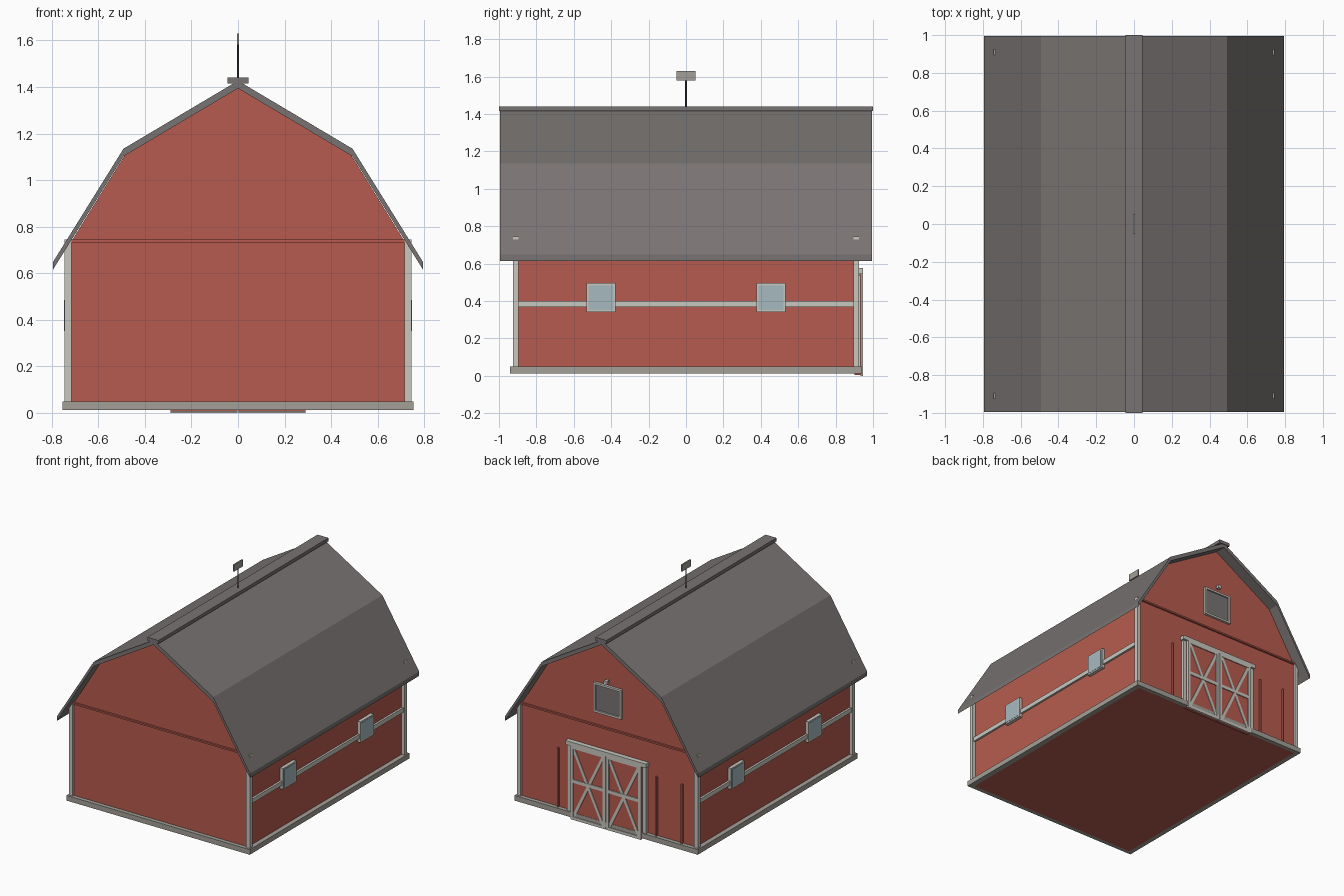
import bpy, bmesh, math
from mathutils import Matrix

if "Cube" in bpy.data.objects:
    bpy.data.objects.remove(bpy.data.objects["Cube"], do_unlink=True)


def material(name, rgb):
    m = bpy.data.materials.new(name)
    m.use_nodes = True
    m.diffuse_color = (*rgb, 1)
    m.node_tree.nodes["Principled BSDF"].inputs["Base Color"].default_value = (*rgb, 1)
    return m


RED = material("barn red", (0.47, 0.105, 0.077))
ROOF = material("roof grey", (0.19, 0.175, 0.17))
TRIM = material("off white trim", (0.58, 0.57, 0.52))
STONE = material("base stone grey", (0.37, 0.35, 0.31))
GLASS = material("pale blue glass", (0.38, 0.49, 0.53))
METAL = material("dark metal", (0.06, 0.06, 0.06))


def finish(name, bm, mat):
    bmesh.ops.recalc_face_normals(bm, faces=bm.faces)
    me = bpy.data.meshes.new(name)
    bm.to_mesh(me)
    bm.free()
    me.materials.append(mat)
    ob = bpy.data.objects.new(name, me)
    bpy.context.scene.collection.objects.link(ob)
    return ob


def box(name, mat, x, y, z, tilt=0):
    """Box from (min, max) ranges, optionally tilted about its own y axis."""
    bm = bmesh.new()
    size = [r[1] - r[0] for r in (x, y, z)]
    centre = [(r[0] + r[1]) / 2 for r in (x, y, z)]
    mat4 = Matrix.Translation(centre) @ Matrix.Rotation(tilt, 4, 'Y') @ Matrix.Diagonal((*size, 1))
    bmesh.ops.create_cube(bm, size=1, matrix=mat4)
    return finish(name, bm, mat)


def extrude_profile(name, mat, points, half_y):
    """Extrude an x-z outline along y."""
    bm = bmesh.new()
    face = bm.faces.new([bm.verts.new((px, -half_y, pz)) for px, pz in points])
    out = bmesh.ops.extrude_face_region(bm, geom=[face])
    verts = [v for v in out["geom"] if isinstance(v, bmesh.types.BMVert)]
    bmesh.ops.translate(bm, verts=verts, vec=(0, 2 * half_y, 0))
    return finish(name, bm, mat)


def span(centre, half):
    return (centre - half, centre + half)


def frame(name, x, y, z, w):
    """Rectangular trim frame in the x-z plane."""
    for side, r in (("left", (x[1] - w, x[1])), ("right", (x[0], x[0] + w))):
        box(f"{name}_{side}", TRIM, r, y, z)
    for side, r in (("top", (z[1] - w, z[1])), ("bottom", (z[0], z[0] + w))):
        box(f"{name}_{side}", TRIM, (x[0] + w, x[1] - w), y, r)


# Walls and gambrel roof
WX, WY, FLOOR = 0.72, 0.91, 0.012
extrude_profile("barn_walls", RED, [(-WX, FLOOR), (WX, FLOOR), (WX, 0.73), (0.488, 1.105),
                                    (0, 1.396), (-0.488, 1.105), (-WX, 0.73)], WY)
outer = [(-0.795, 0.648), (-0.492, 1.135), (0, 1.427), (0.492, 1.135), (0.795, 0.648)]
inner = [(px, pz - 0.033) for px, pz in reversed(outer)]
extrude_profile("gambrel_roof", ROOF, outer + inner, 0.995)
box("ridge_cap", ROOF, (-0.045, 0.045), (-1, 1), (1.415, 1.44))

# Stone base around the walls
for side, s in (("left", 1), ("right", -1)):
    box(f"base_{side}", STONE, sorted((s * 0.715, s * 0.755)), (-0.94, 0.94), (FLOOR, 0.05))
for side, s in (("back", 1), ("front", -1)):
    box(f"base_{side}", STONE, (-0.715, 0.715), sorted((s * 0.905, s * 0.94)), (FLOOR, 0.05))
    box(f"gable_band_{side}", RED, (-0.715, 0.715), sorted((s * 0.9, s * 0.924)), (0.733, 0.745))

# Corner posts, side rails and side windows
for side, s in (("left", 1), ("right", -1)):
    for end, t in (("back", 1), ("front", -1)):
        box(f"corner_post_{end}_{side}", TRIM, span(s * 0.73, 0.015), span(t * 0.91, 0.015), (0.05, 0.745))
        wy = span(t * 0.455, 0.078)
        box(f"window_frame_{end}_{side}", TRIM, span(s * 0.73, 0.015), wy, (0.34, 0.495))
        box(f"window_glass_{end}_{side}", GLASS, span(s * 0.73, 0.017),
            (wy[0] + 0.011, wy[1] - 0.011), (0.351, 0.484))
    box(f"side_rail_{side}", TRIM, span(s * 0.725, 0.01), (-0.9, 0.9), (0.367, 0.4))

# Back double door: red leaves, trim and crossed braces
DOOR_Y = (0.932, 0.945)
for side, s in (("left", 1), ("right", -1)):
    leaf = sorted((s * 0.003, s * 0.29))
    box(f"door_leaf_{side}", RED, leaf, (0.9, 0.938), (0.005, 0.55))
    frame(f"door_frame_{side}", leaf, DOOR_Y, (0, 0.55), 0.022)
    box(f"door_mid_rail_{side}", TRIM, (leaf[0] + 0.022, leaf[1] - 0.022), DOOR_Y, (0.275, 0.3))
    length, angle = math.hypot(0.243, 0.506), math.atan2(0.243, 0.506)
    for brace, t in (("up", 1), ("down", -1)):
        box(f"door_brace_{brace}_{side}", TRIM, span(s * 0.1465, 0.011), (0.932, 0.943),
            span(0.275, length / 2), t * angle)
    box(f"door_jamb_{side}", TRIM, span(s * 0.311, 0.014), (0.9, 0.934), (0.05, 0.54))
box("door_track", TRIM, (-0.332, 0.332), (0.9, 0.945), (0.545, 0.575))

# Thin wall battens beside the door
for i, bx in enumerate((0.41, -0.4, -0.61)):
    box(f"wall_batten_{i + 1}", RED, span(bx, 0.006), (0.9, 0.925), (0.05, 0.49))

# Loft hatch with lamp above
box("loft_hatch", ROOF, (-0.105, 0.105), (0.9, 0.917), (0.85, 1.05))
frame("loft_frame", (-0.115, 0.115), (0.9, 0.928), (0.84, 1.06), 0.015)
box("loft_lamp_arm", TRIM, span(0, 0.006), (0.9, 0.945), (1.095, 1.105))
box("loft_lamp", TRIM, span(0, 0.013), (0.925, 0.95), (1.08, 1.105))

# Weather vane
bm = bmesh.new()
bmesh.ops.create_cone(bm, cap_ends=True, segments=8, radius1=0.005, radius2=0.004, depth=0.16,
                      matrix=Matrix.Translation((0, 0, 1.51)))
finish("vane_pole", bm, METAL)
box("vane_plate", STONE, (-0.005, 0.005), (-0.052, 0.052), (1.58, 1.63))
